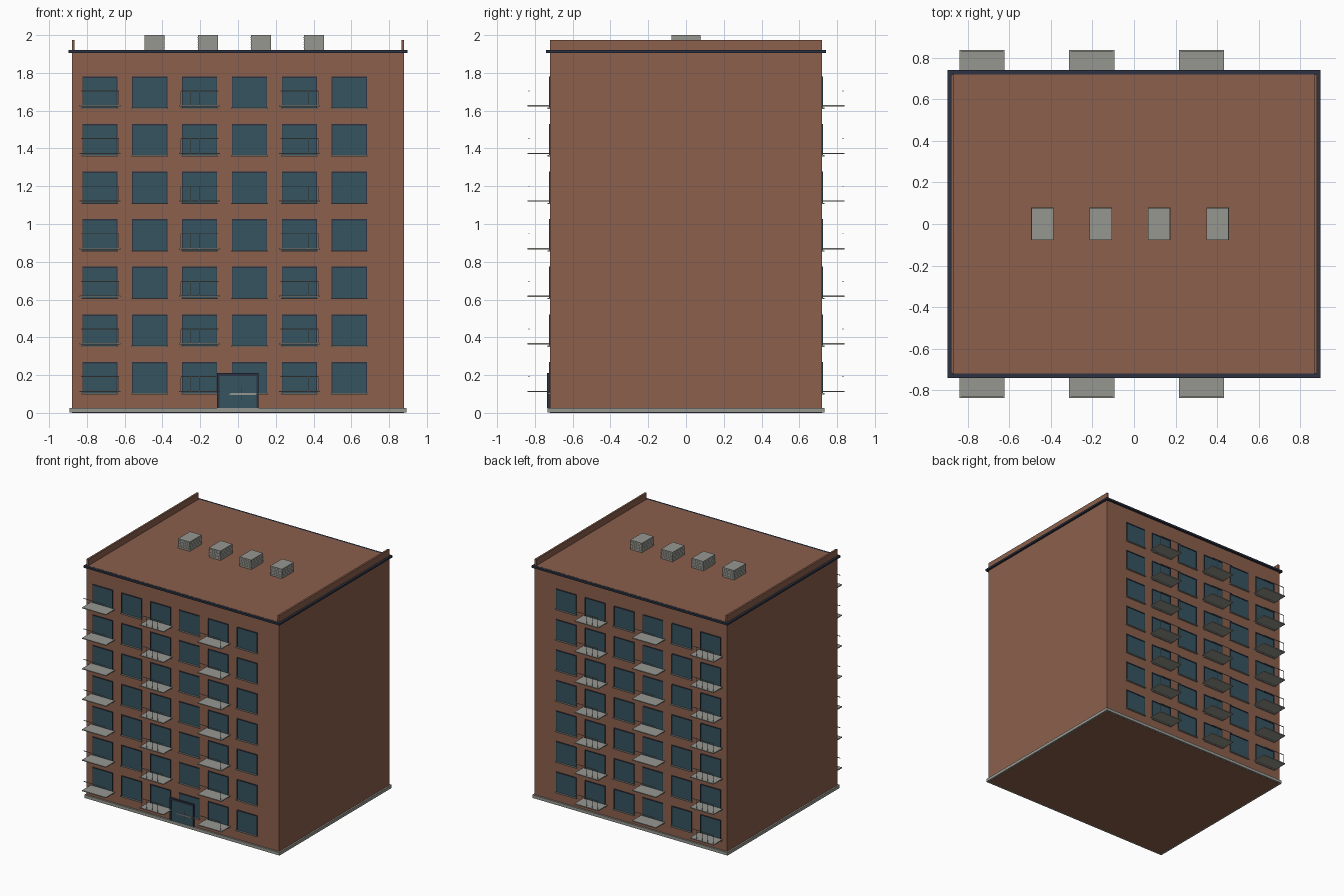
import bpy, bmesh
from mathutils import Vector

if "Cube" in bpy.data.objects:
    bpy.data.objects.remove(bpy.data.objects["Cube"], do_unlink=True)


def material(name, rgb):
    m = bpy.data.materials.new(name)
    m.use_nodes = True
    m.diffuse_color = (*rgb, 1)
    bsdf = next(n for n in m.node_tree.nodes if n.type == 'BSDF_PRINCIPLED')
    bsdf.inputs["Base Color"].default_value = (*rgb, 1)
    return m


BRICK = material("brick", (0.26, 0.115, 0.072))
GLASS = material("dark glass", (0.036, 0.088, 0.115))
NAVY = material("navy trim", (0.025, 0.032, 0.052))
GREY = material("concrete grey", (0.31, 0.31, 0.285))


def boxes(name, mat, extents):
    """One object from a list of (low corner, high corner) boxes."""
    bm = bmesh.new()
    for lo, hi in extents:
        lo, hi = Vector(lo), Vector(hi)
        size, mid = hi - lo, (hi + lo) / 2
        verts = bmesh.ops.create_cube(bm, size=1)["verts"]
        for v in verts:
            v.co = Vector(a * abs(b) for a, b in zip(v.co, size)) + mid
    mesh = bpy.data.meshes.new(name)
    bm.to_mesh(mesh)
    bm.free()
    mesh.materials.append(mat)
    obj = bpy.data.objects.new(name, mesh)
    bpy.context.collection.objects.link(obj)
    return obj


W, D, ROOF = 0.88, 0.72, 1.922   # half width, half depth, roof height

# Main block, plinth, cornice and end parapets
boxes("brick_block", BRICK, [((-W, -D, 0), (W, D, ROOF))])
boxes("plinth", GREY, [((-0.893, -0.733, 0.001), (0.893, 0.733, 0.026))])
boxes("cornice", NAVY, [((-0.897, -0.74, 1.906), (0.897, 0.74, ROOF - 0.001))])
for side, s in (("left", 1), ("right", -1)):
    x0, x1 = sorted((s * 0.865, s * W))
    boxes(side + "_parapet", BRICK, [((x0, -D, 1.9), (x1, D, 1.975))])

# Rooftop ventilation units with thin louvres
units, louvres = [], []
for i in range(4):
    x = -0.441 + i * 0.281
    units.append(((x - 0.053, -0.076, ROOF), (x + 0.053, 0.078, 2.0)))
    for k in range(5):
        z = 1.934 + k * 0.013
        louvres.append(((x - 0.054, -0.078, z), (x + 0.054, 0.08, z + 0.003)))
boxes("roof_units", GREY, units)
boxes("roof_unit_louvres", GREY, louvres)

# Windows and balconies, the same on the front and the back
HALF, HIGH, BAR = 0.093, 0.17, 0.004
for face, s in (("front", -1), ("back", 1)):
    glass, frames, sills, slabs, rails = [], [], [], [], []

    def add(group, x0, x1, out0, out1, z0, z1):
        y0, y1 = sorted((s * (D + out0), s * (D + out1)))
        group.append(((x0, y0, z0), (x1, y1, z1)))

    for floor in range(7):
        z = 0.1 + floor * 0.252
        for col in range(6):
            x = -0.731 + col * 0.264
            l, r, t = x - HALF, x + HALF, z + HIGH
            add(glass, l, r, -0.004, 0.002, z, t)
            add(frames, l, l + BAR, -0.004, 0.006, z, t)
            add(frames, r - BAR, r, -0.004, 0.006, z, t)
            add(frames, l + BAR, r - BAR, -0.004, 0.006, t - 2 * BAR, t)
            add(sills, l - 0.004, r + 0.004, -0.004, 0.014, z - 0.002, z + 0.004)
            if col % 2 == 0:
                add(slabs, x - 0.109, x + 0.109, -0.004, 0.118, z + 0.01, z + 0.017)
                add(rails, x - 0.1, x + 0.1, 0.109, 0.113, z + 0.09, z + 0.094)
                for k in range(5):
                    px = x - 0.1 + k * 0.05
                    add(rails, px - 0.0006, px + 0.0006, 0.1105, 0.1115,
                        z + 0.017, z + 0.09)
    boxes(face + "_window_glass", GLASS, glass)
    boxes(face + "_window_frames", NAVY, frames)
    boxes(face + "_window_sills", GREY, sills)
    boxes(face + "_balcony_slabs", GREY, slabs)
    boxes(face + "_balcony_rails", GREY, rails)

# Entrance door with surround and handles
DZ, DT = 0.026, 0.212
boxes("door_glass", GLASS, [((-0.098, -0.73, DZ), (0.098, -0.71, 0.2))])
boxes("door_surround", NAVY, [
    ((-0.11, -0.736, DZ), (-0.098, -0.71, DT)),
    ((0.098, -0.736, DZ), (0.108, -0.71, DT)),
    ((-0.098, -0.736, 0.196), (0.098, -0.71, DT)),
    ((0.018, -0.733, 0.065), (0.022, -0.729, 0.135)),
])
boxes("door_push_bar", GREY, [((-0.045, -0.737, 0.096), (0.092, -0.733, 0.102))])
